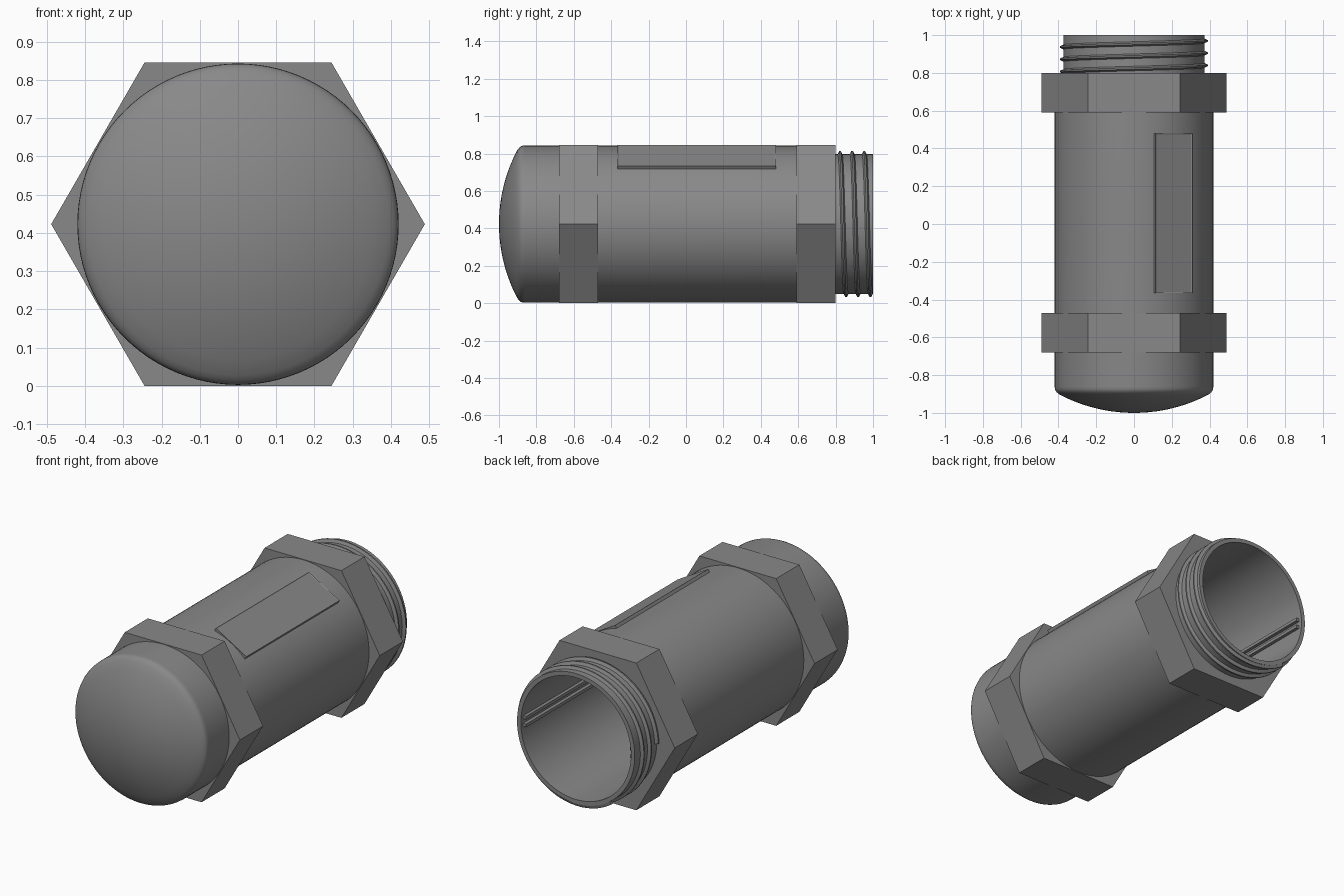
import bpy, bmesh, math
from mathutils import Matrix, Vector

if "Cube" in bpy.data.objects:
    bpy.data.objects.remove(bpy.data.objects["Cube"])

CZ = 0.423          # height of the long axis
SEG = 96

grey = bpy.data.materials.new("mid grey")
grey.diffuse_color = (0.25, 0.25, 0.25, 1)
grey.use_nodes = True
grey.node_tree.nodes["Principled BSDF"].inputs["Base Color"].default_value = grey.diffuse_color


def finish(name, bm, smooth=True):
    bmesh.ops.remove_doubles(bm, verts=bm.verts, dist=1e-5)
    bmesh.ops.recalc_face_normals(bm, faces=bm.faces)
    me = bpy.data.meshes.new(name)
    bm.to_mesh(me)
    bm.free()
    ob = bpy.data.objects.new(name, me)
    bpy.context.collection.objects.link(ob)
    me.materials.append(grey)
    if smooth:
        bpy.ops.object.select_all(action='DESELECT')
        ob.select_set(True)
        bpy.context.view_layer.objects.active = ob
        bpy.ops.object.shade_smooth_by_angle(angle=math.radians(30))
    return ob


def point(r, a, y):
    """Point at radius r, angle a from +x towards up, position y on the axis."""
    return Vector((r * math.cos(a), y, CZ + r * math.sin(a)))


def lathe(name, profile):
    bm = bmesh.new()
    rings = [[bm.verts.new(point(r, 2 * math.pi * i / SEG, y)) for i in range(SEG)]
             if r > 0 else [bm.verts.new((0, y, CZ))] for r, y in profile]
    for a, b in zip(rings, rings[1:]):
        for i in range(SEG):
            j = (i + 1) % SEG
            if len(a) == 1:
                bm.faces.new((a[0], b[i], b[j]))
            elif len(b) == 1:
                bm.faces.new((a[i], a[j], b[0]))
            else:
                bm.faces.new((a[i], a[j], b[j], b[i]))
    return finish(name, bm)


def dome(r_edge, y_tip, R=0.85, n=10):
    return [(r_edge * i / n, y_tip + R - math.sqrt(R * R - (r_edge * i / n) ** 2))
            for i in range(n + 1)]


# hollow body: domed closed end, straight tube, narrower open neck
corner = [(0.408, -0.892), (0.415, -0.884), (0.419, -0.874), (0.42, -0.86)]
tube = [(0.42, 0.795), (0.374, 0.795), (0.374, 1.0), (0.35, 1.0)]
lathe("body", dome(0.395, -1.0) + corner + tube + dome(0.35, -0.95)[::-1])


# hexagonal collars, flats at top and bottom
def hex_collar(name, y0, y1, inner):
    n = 72
    bm = bmesh.new()
    loops = []
    for i in range(n):
        a = 2 * math.pi * i / n
        off = a % (math.pi / 3) - math.pi / 6
        r = 0.423 / math.cos(off)
        loops.append([bm.verts.new(point(rr, a, y))
                      for rr, y in ((inner, y0), (r, y0), (r, y1), (inner, y1))])
    for i in range(n):
        a, b = loops[i], loops[(i + 1) % n]
        for k in range(4):
            bm.faces.new((a[k], a[(k + 1) % 4], b[(k + 1) % 4], b[k]))
    finish(name, bm, smooth=False)


hex_collar("front_hex_collar", -0.68, -0.47, 0.40)
hex_collar("rear_hex_collar", 0.59, 0.80, 0.36)

# helical thread on the neck
bm = bmesh.new()
turns, pitch, per = 2.85, 0.065, 72
steps = int(turns * per)
prev = None
for i in range(steps + 1):
    a = math.pi - 2 * math.pi * i / per
    y = 0.807 + pitch * i / per
    ring = [bm.verts.new(point(r, a, min(y + d, 1.0)))
            for r, d in ((0.370, -0.014), (0.391, -0.004), (0.391, 0.004), (0.370, 0.014))]
    if prev:
        for k in range(4):
            bm.faces.new((prev[k], prev[(k + 1) % 4], ring[(k + 1) % 4], ring[k]))
    if i in (0, steps):
        bm.faces.new(ring)
    prev = ring
finish("neck_thread", bm)


def add_box(bm, size, centre):
    return bmesh.ops.create_cube(
        bm, size=1, matrix=Matrix.Translation(centre) @ Matrix.Diagonal((*size, 1)))


# label plate tangent to the body, tilted 30 degrees to the right
bm = bmesh.new()
add_box(bm, (0.224, 0.845, 0.03), (0, 0.0575, 0.408))
bm.normal_update()
top = [f for f in bm.faces if f.normal.z > 0.9]
bmesh.ops.inset_region(bm, faces=top, thickness=0.008, depth=0)
bmesh.ops.translate(bm, verts=top[0].verts, vec=(0, 0, -0.0025))
bmesh.ops.transform(bm, verts=bm.verts, matrix=Matrix.Translation((0, 0, CZ))
                    @ Matrix.Rotation(math.radians(30), 4, 'Y'))
finish("label_plate", bm, smooth=False)

# paired guide rails on both sides of the bore
for side, label in ((-1, "left"), (1, "right")):
    bm = bmesh.new()
    for dz in (-0.022, 0.022):
        add_box(bm, (0.03, 1.75, 0.018), (side * 0.345, 0.105, CZ + dz))
    finish(label + "_guide_rails", bm, smooth=False)
